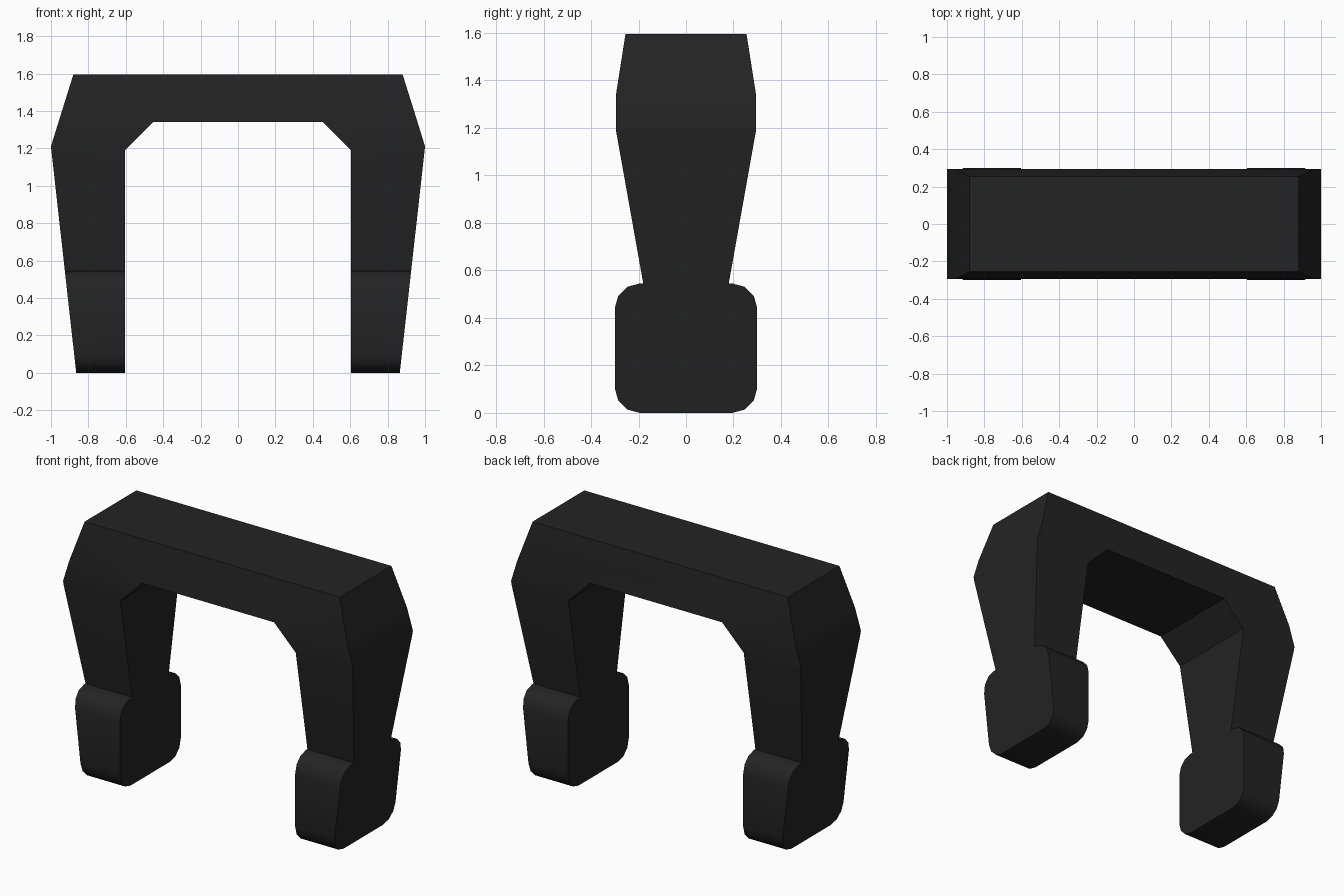
import bpy, bmesh, math

cube = bpy.data.objects.get("Cube")
if cube:
    bpy.data.objects.remove(cube, do_unlink=True)

black = bpy.data.materials.new("matte_black")
black.use_nodes = True
color = (0.017, 0.017, 0.017, 1)
black.diffuse_color = color
black.node_tree.nodes["Principled BSDF"].inputs["Base Color"].default_value = color

INNER, FOOT_TOP, KNEE, BEAM_LOW, TOP = 0.605, 0.545, 1.19, 1.34, 1.595


def outer_x(z):
    """Slanted outer side of the legs."""
    return 0.865 + 0.1116 * z


def half_depth(z):
    """Depth of the arch, tapering below the knee and above the beam's lower edge."""
    if z < KNEE:
        return 0.18 + 0.115 * (z - FOOT_TOP) / (KNEE - FOOT_TOP)
    return 0.295 - 0.04 * max(0, z - BEAM_LOW) / (TOP - BEAM_LOW)


def finish(bm, name):
    bmesh.ops.recalc_face_normals(bm, faces=bm.faces[:])
    mesh = bpy.data.meshes.new(name)
    bm.to_mesh(mesh)
    bm.free()
    mesh.materials.append(black)
    mesh.shade_smooth()
    mesh.set_sharp_from_angle(angle=math.radians(35))
    obj = bpy.data.objects.new(name, mesh)
    bpy.context.collection.objects.link(obj)
    return obj


# Arch: front panels, extruded to the back and tapered by height
leg = [(INNER, FOOT_TOP), (outer_x(FOOT_TOP), FOOT_TOP),
       (outer_x(KNEE), KNEE), (INNER, KNEE)]
shoulder = [(INNER, KNEE), (outer_x(KNEE), KNEE), (1, 1.21),
            (0.96, BEAM_LOW), (0.455, BEAM_LOW)]
beam = [(-0.96, BEAM_LOW), (-0.455, BEAM_LOW), (0.455, BEAM_LOW),
        (0.96, BEAM_LOW), (0.88, TOP), (-0.88, TOP)]
panels = [beam]
for panel in (leg, shoulder):
    panels += [panel, [(-x, z) for x, z in reversed(panel)]]

bm = bmesh.new()
for panel in panels:
    bm.faces.new([bm.verts.new((x, -half_depth(z), z)) for x, z in panel])
bmesh.ops.remove_doubles(bm, verts=bm.verts[:], dist=0.001)
back = bmesh.ops.extrude_face_region(bm, geom=bm.faces[:], use_keep_orig=True)
for v in back["geom"]:
    if isinstance(v, bmesh.types.BMVert):
        v.co.y = half_depth(v.co.z)
finish(bm, "arch")

# Feet: rounded blocks whose outer side follows the leg
for side, name in ((1, "left_foot"), (-1, "right_foot")):
    bm = bmesh.new()
    bmesh.ops.create_cube(bm, size=1)
    for v in bm.verts:
        v.co.y *= 0.6
        v.co.z = (v.co.z + 0.5) * FOOT_TOP
    long_edges = [e for e in bm.edges
                  if abs(e.verts[0].co.x - e.verts[1].co.x) > 0.5]
    bmesh.ops.bevel(bm, geom=long_edges, offset=0.105, segments=3,
                    profile=0.5, affect='EDGES')
    for v in bm.verts:
        v.co.x = side * (outer_x(v.co.z) if v.co.x > 0 else INNER)
    finish(bm, name)
